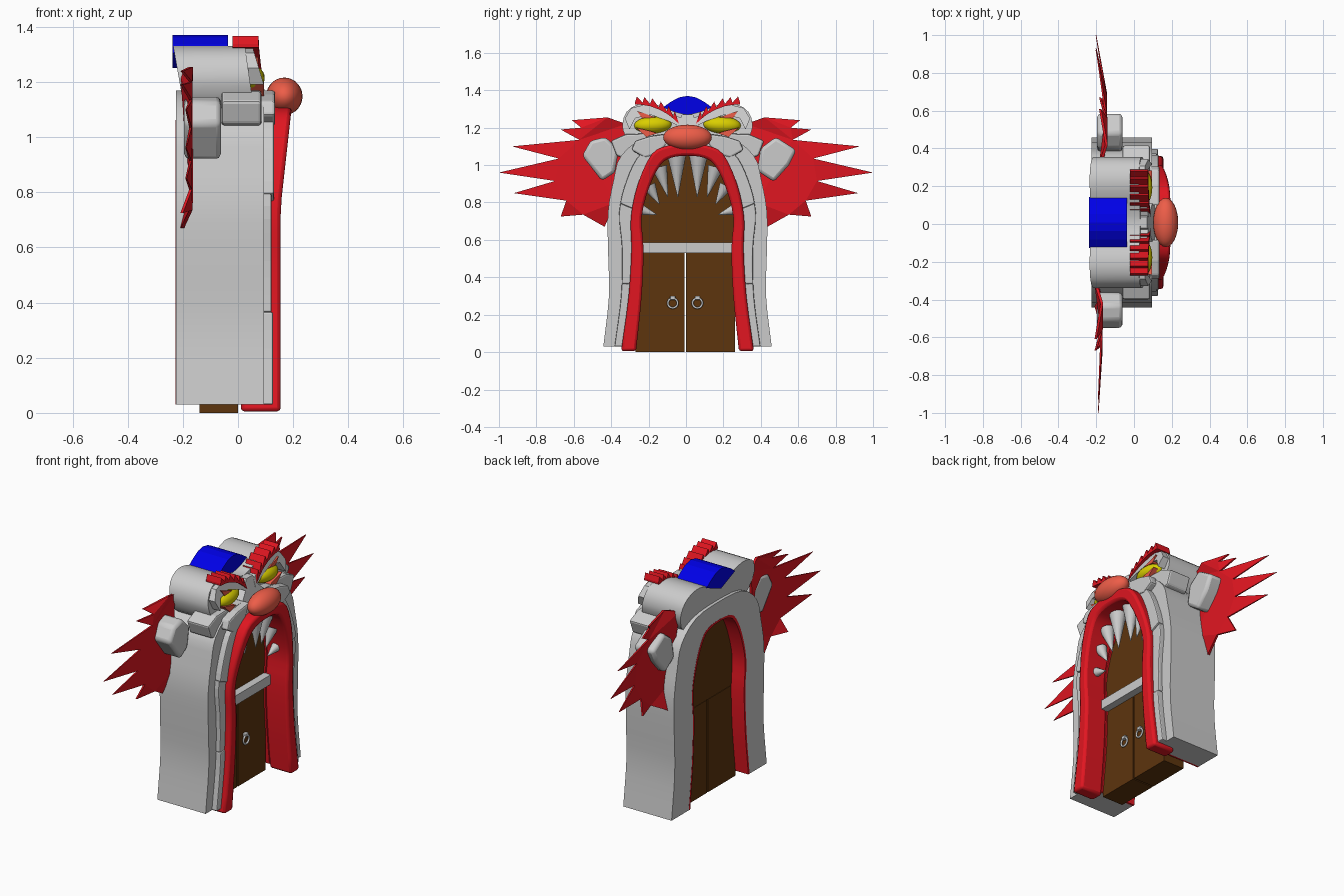
import bpy, bmesh, math
from mathutils import Vector, Matrix

if "Cube" in bpy.data.objects:
    bpy.data.objects.remove(bpy.data.objects["Cube"])

CY = 0.008  # gate centre line


def mat(name, rgb):
    m = bpy.data.materials.new(name)
    m.diffuse_color = (*rgb, 1)
    m.use_nodes = True
    m.node_tree.nodes["Principled BSDF"].inputs["Base Color"].default_value = m.diffuse_color
    return m


RED = mat("red", (0.75, 0.008, 0.015))
BROWN = mat("brown", (0.11, 0.035, 0.004))
YELLOW = mat("yellow", (0.7, 0.62, 0.0))
CORAL = mat("coral", (0.85, 0.11, 0.065))
BLUE = mat("blue", (0.0, 0.0, 0.8))


def finish(name, bm, m=None, bevel=0, smooth=None):
    bmesh.ops.recalc_face_normals(bm, faces=bm.faces)
    me = bpy.data.meshes.new(name)
    bm.to_mesh(me)
    bm.free()
    o = bpy.data.objects.new(name, me)
    bpy.context.collection.objects.link(o)
    if m:
        me.materials.append(m)
    if bevel:
        b = o.modifiers.new("bevel", 'BEVEL')
        b.width, b.segments, b.limit_method = bevel, 2, 'ANGLE'
        b.angle_limit = math.radians(40)
    if smooth:
        bpy.ops.object.select_all(action='DESELECT')
        o.select_set(True)
        bpy.context.view_layer.objects.active = o
        bpy.ops.object.shade_smooth_by_angle(angle=math.radians(smooth))
    return o


def val(f, y, z):
    return f(y, z) if callable(f) else f


def prism(name, pts, x0, x1, m=None, **kw):
    """Extrude a (y, z) outline along x; x0 and x1 may vary with y, z."""
    bm = bmesh.new()
    a = [bm.verts.new((val(x0, y, z), y, z)) for y, z in pts]
    b = [bm.verts.new((val(x1, y, z), y, z)) for y, z in pts]
    n = len(pts)
    caps = [bm.faces.new(a), bm.faces.new(b)]
    for i in range(n):
        j = (i + 1) % n
        bm.faces.new((a[i], a[j], b[j], b[i]))
    bmesh.ops.recalc_face_normals(bm, faces=bm.faces)
    if callable(x0) or callable(x1):
        bmesh.ops.triangulate(bm, faces=caps)
    return finish(name, bm, m, **kw)


def curve(pts, n=3):
    """Catmull-Rom through the points."""
    p = [Vector(q) for q in pts]
    p = [2 * p[0] - p[1]] + p + [2 * p[-1] - p[-2]]
    out = []
    for i in range(1, len(p) - 2):
        a, b, c, d = p[i - 1:i + 3]
        for k in range(n):
            t = k / n
            out.append(0.5 * (2 * b + (c - a) * t + (2 * a - 5 * b + 4 * c - d) * t * t
                              + (3 * b - a - 3 * c + d) * t ** 3))
    return out + [p[-2]]


def side(pts, s):
    return [(CY + s * y, z) for y, z in pts]


def full(half):
    return curve(side(half, -1) + side(half[:-1][::-1], 1))


def band(name, outer, inner, x0, x1, m=None, **kw):
    """Strip between two lines of equal count, extruded along x."""
    bm = bmesh.new()
    rings = []
    for (yo, zo), (yi, zi) in zip(outer, inner):
        rings.append([bm.verts.new(v) for v in (
            (x0, yo, zo), (val(x1, yo, zo), yo, zo), (val(x1, yi, zi), yi, zi), (x0, yi, zi))])
    for r, q in zip(rings, rings[1:]):
        for k in range(4):
            bm.faces.new((r[k], r[(k + 1) % 4], q[(k + 1) % 4], q[k]))
    bm.faces.new(rings[0])
    bm.faces.new(rings[-1])
    return finish(name, bm, m, **kw)


def ball(name, c, r, m, rot=0):
    bm = bmesh.new()
    M = Matrix.Translation(c) @ Matrix.Rotation(rot, 4, 'X') @ Matrix.Diagonal((*r, 1))
    bmesh.ops.create_uvsphere(bm, u_segments=24, v_segments=14, radius=1, matrix=M)
    return finish(name, bm, m, smooth=60)


def cone(name, base, tip, r):
    bm = bmesh.new()
    d = Vector(tip) - Vector(base)
    M = Matrix.Translation((Vector(base) + Vector(tip)) / 2) @ d.to_track_quat('Z', 'Y').to_matrix().to_4x4()
    bmesh.ops.create_cone(bm, cap_ends=True, segments=16, radius1=r, radius2=0.002, depth=d.length, matrix=M)
    return finish(name, bm, smooth=50)


def box(name, lo, hi, m=None, **kw):
    return prism(name, [(lo[1], lo[2]), (hi[1], lo[2]), (hi[1], hi[2]), (lo[1], hi[2])], lo[0], hi[0], m, **kw)


# Gate arch: stone body, red lining and red lip
mouth = [(.275, .005), (.245, .3), (.235, .55), (.245, .72), (.205, .88), (.145, 1.0), (.085, 1.04), (0, 1.05)]
lip_out = [(.355, .005), (.315, .3), (.3, .55), (.303, .72), (.265, .9), (.19, 1.06), (.1, 1.105), (0, 1.115)]
wall_out = [(.45, .03), (.42, .3), (.425, .55), (.425, .75), (.395, .92), (.355, 1.05), (.22, 1.15), (0, 1.17)]
trim_out = [(.39, .03), (.355, .3), (.35, .55), (.365, .75), (.325, .92), (.25, 1.06), (.12, 1.12), (0, 1.13)]


def raised(h):
    return [(y, max(z, .03)) for y, z in h]


wall_in = [(y + .012, z + (.012 if z > .8 else 0)) for y, z in raised(mouth)][:-1] + [(0, 1.062)]
band("stone_arch", full(wall_out), full(wall_in), -.225, .095, smooth=30)
band("mouth_lining", full(wall_in), full(raised(mouth)), -.226, .01, RED, smooth=30)
band("mouth_lip", full(lip_out), full(mouth), .01,
     lambda y, z: .155 + .04 * max(0, (z - .75) / .36), RED, bevel=.014, smooth=40)

# Stone trim blocks between the wall and the lip
for s in (1, -1):
    o, i = curve(side(trim_out, s), 4), curve(side(raised(lip_out), s), 4)
    for k, (a, b, x) in enumerate(((0, 5, .127), (5, 13, .122), (13, 28, .13))):
        oo, ii = o[a:b + 1], i[a:b + 1]
        ii = [p - Vector((s * .01, 0)) for p in ii]
        band(f"trim_block_{k}", oo, ii, .05, x, bevel=.006)

# Doors, upper panel, crossbar and ring handles
for s in (1, -1):
    box("door_leaf", (-.14, min(s * .004, s * .265) - .004, 0), (0, max(s * .004, s * .265) - .004, .555), BROWN)
    yh = -.005 + s * .066
    bm = bmesh.new()
    n, k = 20, 8
    vs = [[bm.verts.new((.012 + .006 * math.sin(v * math.tau / k),
                         yh + (.026 + .006 * math.cos(v * math.tau / k)) * math.cos(u * math.tau / n),
                         .262 + (.026 + .006 * math.cos(v * math.tau / k)) * math.sin(u * math.tau / n)))
           for v in range(k)] for u in range(n)]
    for u in range(n):
        for v in range(k):
            bm.faces.new((vs[u][v], vs[(u + 1) % n][v], vs[(u + 1) % n][(v + 1) % k], vs[u][(v + 1) % k]))
    finish("ring_handle", bm, smooth=60)
    box("handle_mount", (-.01, yh - .014, .28), (.02, yh + .014, .3), bevel=.004)
panel = [(.265, .557), (.265, .75), (.22, .89), (.15, 1.01), (.08, 1.05)]
prism("upper_door_panel", side(panel, 1) + side(panel[::-1], -1), -.14, 0, BROWN)
box("crossbar", (-.01, -.25, .53), (.045, .262, .587))

# Teeth
teeth = [(.058, 1.05, .052, .83, .05), (.15, .99, .105, .83, .042), (.205, .89, .15, .79, .036),
         (.245, .76, .165, .735, .028)]
for s in (1, -1):
    for y, z, ty, tz, r in teeth:
        cone("tooth", (.075, CY + s * y, z), (.075, CY + s * ty, tz), r)

# Head with two rounded lobes
half = [(0, 1.27), (.07, 1.285), (.13, 1.31), (.2, 1.33), (.27, 1.322), (.325, 1.285), (.348, 1.22),
        (.335, 1.16), (.29, 1.1), (.15, 1.085)]
head = curve(side(half, 1), 2)
head += [(2 * CY - p[0], p[1]) for p in head[:0:-1]]
prism("head", [tuple(p) for p in head],
      lambda y, z: -.198 - .037 * (z - 1.12) / .21, lambda y, z: .055 - .03 * (z - 1.12) / .21, smooth=30)

# Blue crest on the crown
top = [(.135, 1.305), (.09, 1.338), (.045, 1.362), (0, 1.37)]
prism("crest", side(top, -1) + side(top[:-1][::-1], 1) + [(CY, 1.25)], -.237, -.037, BLUE)

# Face: snout, nose, cheeks, eyes, lids and brows
snout = [(.09, 1.08), (.1, 1.17), (.05, 1.22), (.03, 1.27)]
prism("snout", side(snout, 1) + side(snout[::-1], -1), 0, lambda y, z: .12 - .05 * (z - 1.08) / .19)
ball("nose", (.168, CY, 1.148), (.066, .13, .068), CORAL)
cheek = [(.1, 1.12), (.2, 1.17), (.33, 1.165), (.41, 1.13), (.38, 1.05), (.32, 1.03), (.25, 1.03)]
jowl = [(.09, 1.17), (.2, 1.155), (.28, 1.13), (.3, 1.08), (.23, 1.04), (.19, 1.05), (.12, 1.1)]
ridge = [(.03, 1.2), (.03, 1.25), (.12, 1.29), (.22, 1.325), (.3, 1.305), (.335, 1.25), (.31, 1.19), (.28, 1.25),
         (.2, 1.27), (.1, 1.235)]
for s in (1, -1):
    prism("cheek", side(cheek, s), -.06, .085, bevel=.01)
    prism("jowl", side(jowl, s), .05, .135, bevel=.01)
    prism("brow_ridge", side(ridge, s), 0, lambda y, z: .085 - .3 * (z - 1.22))
    ball("eye", (.045, CY + s * .185, 1.215), (.052, .1, .046), YELLOW, -s * .05)
    prism("upper_lid", side([(.17, 1.255), (.27, 1.29), (.25, 1.26), (.24, 1.25)], s), .03, .075, CORAL)
    prism("lower_lid", side([(.16, 1.17), (.22, 1.15), (.275, 1.2), (.21, 1.185)], s), .03, .095, CORAL)
    spine = curve([(.28, 1.325), (.2, 1.315), (.11, 1.275), (.045, 1.22)], 2)
    zig = []
    for a, b in zip(spine, spine[1:]):
        zig += [(a.x, a.y + .012), (a.x * .75 + b.x * .25, a.y + .042)]
    prism("eyebrow", side(zig + [tuple(p) for p in spine[::-1]], s), -.02,
          lambda y, z: .075 + .12 * max(0, 1.33 - z), RED)

# Ears
ears = {"ear_right": [(.40, 1.09), (.48, 1.15), (.59, 1.08), (.55, 1.0), (.47, .91), (.38, .97)],
        "ear_left": [(-.555, 1.05), (-.51, 1.13), (-.43, 1.15), (-.36, 1.08), (-.38, .96), (-.45, .915)]}
for n, p in ears.items():
    prism(n, p, -.195, -.062, bevel=.018, smooth=40)

# Spiky hair sheets either side
spikes = [(.32, 1.22), (.42, 1.255), (.61, 1.24), (.56, 1.2), (.67, 1.19), (.57, 1.135), (.93, 1.1), (.68, 1.035),
          (1.0, .96), (.7, .915), (.92, .85), (.64, .81), (.67, .725), (.55, .735), (.435, .67), (.38, .8)]
for s in (1, -1):
    def wave(y, z, s=s):
        k = min(range(len(spikes)), key=lambda i: abs(spikes[i][0] - abs(y)) + abs(spikes[i][1] - z))
        return -.185 + (.02 if k % 2 else -.012) + s * (.012 if abs(y) < .8 else -.006)
    prism("hair", [(s * y, z) for y, z in spikes], wave,
          lambda y, z, w=wave: w(y, z) + .018 * max(.15, 1.2 - abs(y)), RED)
